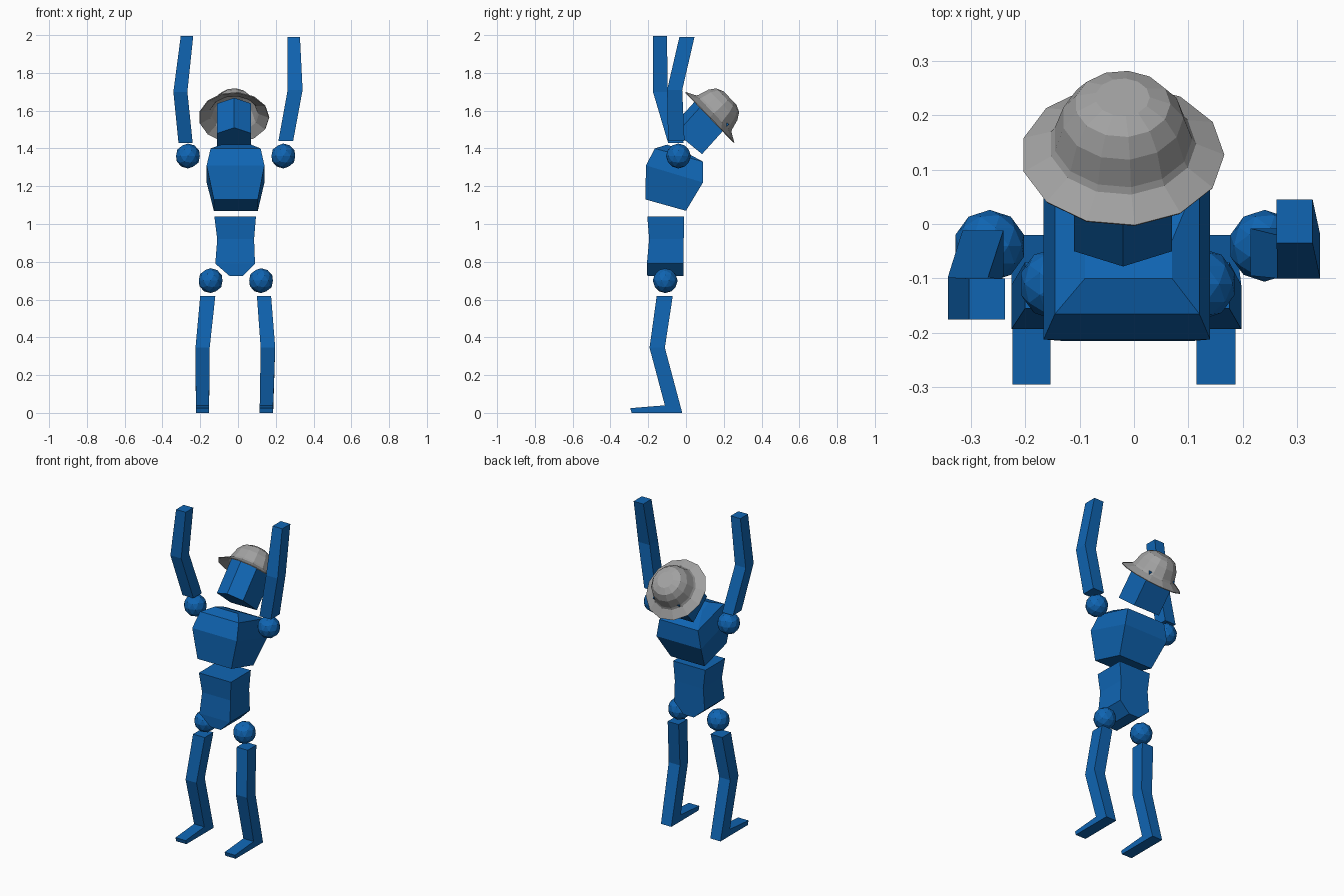
import bpy, bmesh, math
from mathutils import Matrix, Vector

if "Cube" in bpy.data.objects:
    bpy.data.objects.remove(bpy.data.objects["Cube"])


def material(name, color):
    m = bpy.data.materials.new(name)
    m.diffuse_color = (*color, 1)
    m.use_nodes = True
    m.node_tree.nodes["Principled BSDF"].inputs["Base Color"].default_value = m.diffuse_color
    return m


BLUE = material("blue", (0.005, 0.13, 0.45))
GRAY = material("gray", (0.36, 0.36, 0.36))


def finish(name, bm, mat):
    bmesh.ops.recalc_face_normals(bm, faces=bm.faces)
    me = bpy.data.meshes.new(name)
    bm.to_mesh(me)
    bm.free()
    me.materials.append(mat)
    ob = bpy.data.objects.new(name, me)
    bpy.context.collection.objects.link(ob)
    return ob


def bridge(bm, rings):
    n = len(rings[0])
    for a, b in zip(rings, rings[1:]):
        for i in range(n):
            j = (i + 1) % n
            bm.faces.new((a[i], a[j], b[j], b[i]))


def loft(name, sections):
    """Each section: x0, x1, front y, front z, back y, back z."""
    bm = bmesh.new()
    rings = []
    for x0, x1, yf, zf, yb, zb in sections:
        pts = ((x0, yf, zf), (x1, yf, zf), (x1, yb, zb), (x0, yb, zb))
        rings.append([bm.verts.new(p) for p in pts])
    bridge(bm, rings)
    bm.faces.new(rings[0])
    bm.faces.new(rings[-1])
    return finish(name, bm, BLUE)


def flat_loft(name, sections):
    """Sections level in z: x0, x1, y0, y1, z."""
    return loft(name, [(a, b, c, z, d, z) for a, b, c, d, z in sections])


def ball(name, loc):
    bm = bmesh.new()
    bmesh.ops.create_icosphere(bm, subdivisions=2, radius=0.066,
                               matrix=Matrix.Translation(loc))
    return finish(name, bm, BLUE)


# Legs with feet
for side, xs in (("left", ((-0.20, -0.12), (-0.225, -0.15), (-0.223, -0.153), (-0.223, -0.153))),
                 ("right", ((0.10, 0.175), (0.12, 0.197), (0.115, 0.186), (0.115, 0.186)))):
    prof = ((-0.155, 0.62, -0.07, 0.62), (-0.193, 0.345, -0.112, 0.345),
            (-0.112, 0.04, -0.02, 0.0), (-0.295, 0.025, -0.288, 0.0))
    loft(side + "_leg", [x + p for x, p in zip(xs, prof)])

# Joint balls
ball("left_hip", (-0.145, -0.11, 0.70))
ball("right_hip", (0.122, -0.11, 0.70))
ball("left_shoulder", (-0.265, -0.04, 1.36))
ball("right_shoulder", (0.24, -0.04, 1.36))

# Abdomen with a tapered underside
flat_loft("abdomen", [(-0.045, 0.025, -0.205, -0.012, 0.725),
                      (-0.12, 0.09, -0.207, -0.012, 0.79),
                      (-0.11, 0.085, -0.195, -0.012, 0.92),
                      (-0.125, 0.095, -0.205, -0.01, 1.04)])

# Chest, leaning back
loft("chest", [(-0.128, 0.105, -0.215, 1.13, 0.0, 1.07),
               (-0.166, 0.14, -0.212, 1.31, 0.09, 1.22),
               (-0.145, 0.12, -0.165, 1.40, 0.09, 1.33),
               (-0.09, 0.07, -0.10, 1.42, -0.03, 1.395)])

# Arms
flat_loft("left_arm", [(-0.315, -0.24, -0.095, -0.012, 1.43),
                       (-0.342, -0.268, -0.175, -0.098, 1.70),
                       (-0.303, -0.237, -0.175, -0.10, 1.995)])
flat_loft("right_arm", [(0.214, 0.292, -0.095, -0.008, 1.44),
                        (0.263, 0.342, -0.10, -0.02, 1.71),
                        (0.262, 0.328, -0.035, 0.045, 1.99)])

# Head: tilted prism with a ridge down the face
bm = bmesh.new()
base = [Vector(p) for p in ((-0.11, 0.085, 1.37), (-0.11, -0.05, 1.48), (-0.02, -0.078, 1.51),
                            (0.07, -0.05, 1.48), (0.07, 0.085, 1.37))]
low = [bm.verts.new(p) for p in base]
high = [bm.verts.new(p + Vector((0, 0.142, 0.158))) for p in base]
bridge(bm, [low, high])
bm.faces.new(low)
bm.faces.new(high)
finish("head", bm, BLUE)

# Hat: turned profile, tilted with the head
bm = bmesh.new()
rings = []
SEG = 13
for r, z in ((0.187, 0.0), (0.135, 0.028), (0.128, 0.04), (0.112, 0.095), (0.088, 0.13), (0.05, 0.147)):
    rings.append([bm.verts.new((r * math.cos(t), r * math.sin(t), z))
                  for t in (2 * math.pi * i / SEG for i in range(SEG))])
bridge(bm, rings)
bm.faces.new(rings[-1])
hat = finish("hat", bm, GRAY)
hat.location = (-0.021, 0.127, 1.565)
hat.rotation_euler = (math.radians(-46), 0, 0)
shell = hat.modifiers.new("shell", 'SOLIDIFY')
shell.thickness = 0.005
shell.offset = -1
